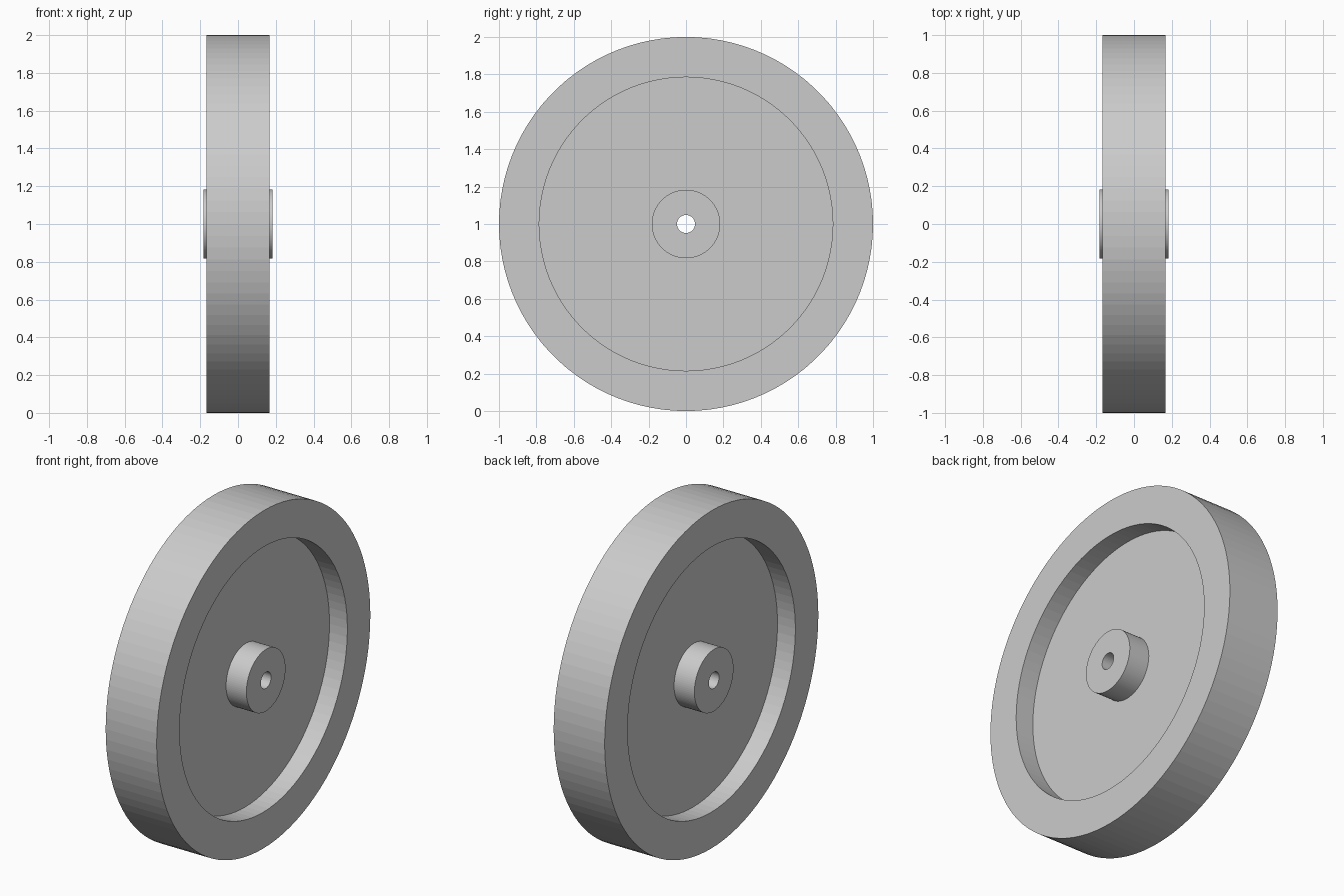
import bpy
import bmesh
from math import cos, sin, tau

SEGMENTS = 100
AXLE_HEIGHT = 1.0

default = bpy.data.objects.get("Cube")
if default:
    bpy.data.objects.remove(default, do_unlink=True)

# Plain grey material
grey = bpy.data.materials.new("light_grey")
grey.use_nodes = True
colour = (0.6, 0.6, 0.6, 1)
grey.diffuse_color = colour
grey.node_tree.nodes["Principled BSDF"].inputs["Base Color"].default_value = colour


def lathe_x(name, profile):
    """Turn a closed (x, radius) profile around the axle."""
    bm = bmesh.new()
    rings = []
    for i in range(SEGMENTS):
        a = tau * i / SEGMENTS
        rings.append([bm.verts.new((x, r * cos(a), r * sin(a))) for x, r in profile])
    count = len(profile)
    for i, ring in enumerate(rings):
        following = rings[(i + 1) % SEGMENTS]
        for j in range(count):
            k = (j + 1) % count
            bm.faces.new((ring[j], ring[k], following[k], following[j]))
    bmesh.ops.recalc_face_normals(bm, faces=bm.faces)
    mesh = bpy.data.meshes.new(name)
    bm.to_mesh(mesh)
    bm.free()
    mesh.materials.append(grey)
    obj = bpy.data.objects.new(name, mesh)
    obj.location.z = AXLE_HEIGHT
    bpy.context.collection.objects.link(obj)
    return obj


# Half profile from bore to tread: hub, recessed web, rim
half = [(0.183, 0.048), (0.183, 0.183), (0.05, 0.183),
        (0.05, 0.785), (0.167, 0.785), (0.167, 1.0)]
mirrored = [(-x, r) for x, r in reversed(half)]
lathe_x("wheel", half + mirrored)
